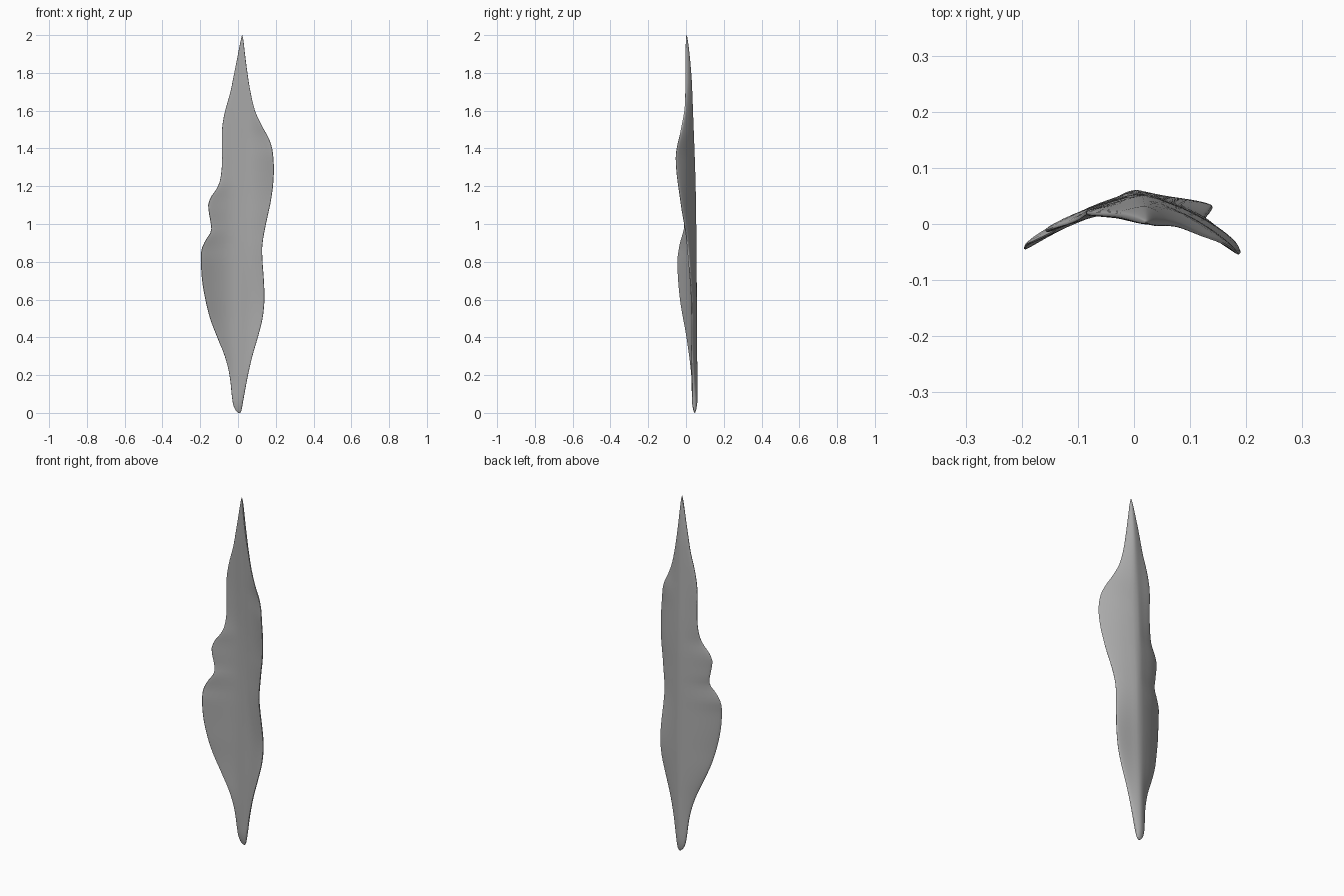
import bpy, bmesh, math

if "Cube" in bpy.data.objects:
    bpy.data.objects.remove(bpy.data.objects["Cube"])

# outline: height, left edge x, right edge x
OUTLINE = [
    (0, .002, .012), (.012, -.012, .018), (.05, -.027, .025), (.2, -.045, .053), (.3, -.07, .076),
    (.4, -.11, .105), (.5, -.148, .13), (.6, -.173, .14), (.7, -.19, .137), (.8, -.196, .13),
    (.87, -.192, .128), (.92, -.168, .133), (.96, -.143, .14), (1.0, -.144, .148), (1.06, -.154, .161),
    (1.1, -.158, .17), (1.14, -.145, .177), (1.18, -.117, .183), (1.22, -.098, .187), (1.3, -.086, .19),
    (1.4, -.085, .181), (1.46, -.086, .16), (1.52, -.083, .126), (1.6, -.068, .09), (1.7, -.04, .066),
    (1.8, -.02, .05), (1.9, 0, .037), (1.97, .014, .029), (2, .021, .023)]
# depth of the left edge, the right edge and the midrib: height, y
LEFT_Y = [(0, .046), (.2, .032), (.4, .005), (.6, -.03), (.8, -.044), (.9, -.03), (.98, -.008),
          (1.1, -.012), (1.25, .016), (1.4, .02), (1.6, .018), (1.8, .014), (2, .003)]
RIGHT_Y = [(0, .046), (.2, .036), (.4, .03), (.6, .03), (.8, .015), (.95, .0), (1.1, -.025),
           (1.35, -.053), (1.5, -.025), (1.6, -.006), (1.7, 0), (1.85, .001), (2, .003)]
RIB_Y = [(0, .046), (.2, .045), (.8, .041), (1.2, .036), (1.6, .022), (1.85, .012), (2, .003)]


def smooth(table, z, col=1):
    """Smooth interpolation of a table column by height."""
    n = len(table)
    i = max(k for k in range(n - 1) if table[k][0] <= z)

    def slope(k):
        a, b = table[max(k - 1, 0)], table[min(k + 1, n - 1)]
        return (b[col] - a[col]) / (b[0] - a[0])
    h = table[i + 1][0] - table[i][0]
    t = (z - table[i][0]) / h
    return ((2*t**3 - 3*t**2 + 1) * table[i][col] + (t**3 - 2*t**2 + t) * h * slope(i)
            + (3*t**2 - 2*t**3) * table[i + 1][col] + (t**3 - t**2) * h * slope(i + 1))


def section(z, count=40):
    """Closed curved cross-section of the blade at one height."""
    left, right = smooth(OUTLINE, z), smooth(OUTLINE, z, 2)
    rib_x = .004 + .018 * z / 2
    rib_x = min(max(rib_x, left + .0005), right - .0005)
    rib_y, ly, ry = smooth(RIB_Y, z), smooth(LEFT_Y, z), smooth(RIGHT_Y, z)
    # thin towards both ends
    end = min(1, math.sqrt(max(z, .001) / .06), math.sqrt(max(2 - z, .001) / .25))
    ring = []
    for k in range(count):
        a = 2 * math.pi * k / count
        c, s = math.cos(a), math.sin(a)
        edge_x, edge_y = (right, ry) if c > 0 else (left, ly)
        u = abs(c)
        x = rib_x + (edge_x - rib_x) * u
        y = rib_y + (edge_y - rib_y) * u**1.7
        half = (.009 + .006 * math.exp(-(x - rib_x)**2 / .0012)) * end
        lift = math.copysign(abs(s)**.55, s) if abs(s) > 1e-6 else 0
        ring.append((x, y + half * lift, z))
    return ring


# leaf blade lofted from the sections
bm = bmesh.new()
heights = [0, .004, .01, .018, .03] + [.05 + .025 * i for i in range(77)] + [1.965, 1.98, 1.99, 2]
rings = [[bm.verts.new(p) for p in section(z)] for z in heights]
for low, high in zip(rings, rings[1:]):
    for k in range(len(low)):
        j = (k + 1) % len(low)
        bm.faces.new((low[k], low[j], high[j], high[k]))
bm.faces.new(rings[0][::-1])
bm.faces.new(rings[-1])
bmesh.ops.recalc_face_normals(bm, faces=bm.faces)
mesh = bpy.data.meshes.new("leaf_blade")
bm.to_mesh(mesh)
bm.free()
leaf = bpy.data.objects.new("leaf_blade", mesh)
bpy.context.collection.objects.link(leaf)

grey = bpy.data.materials.new("light grey")
grey.diffuse_color = (.4, .4, .4, 1)
grey.use_nodes = True
grey.node_tree.nodes["Principled BSDF"].inputs["Base Color"].default_value = grey.diffuse_color
mesh.materials.append(grey)

bpy.context.view_layer.objects.active = leaf
leaf.select_set(True)
bpy.ops.object.shade_smooth_by_angle(angle=math.radians(50))
